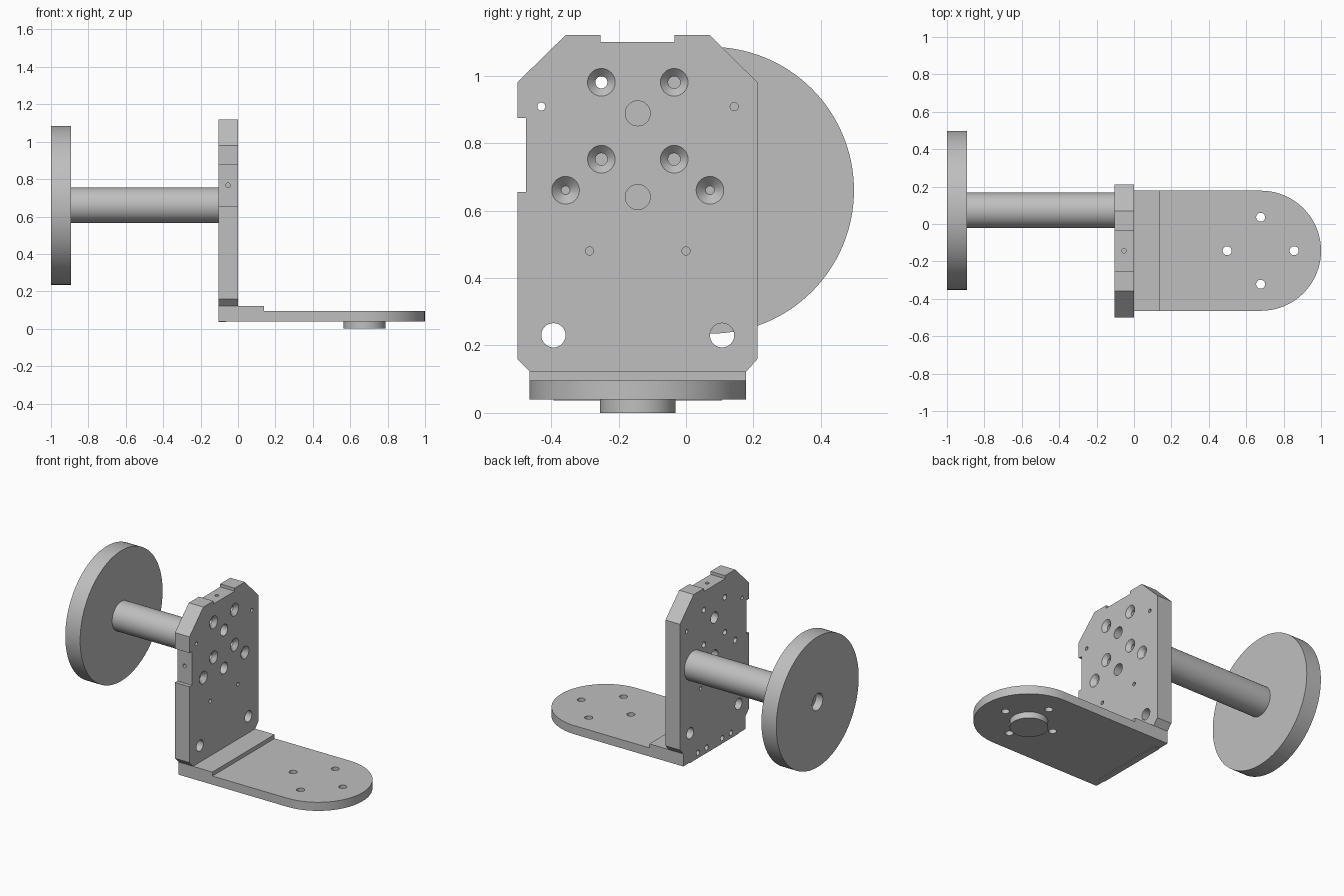
import bpy, bmesh, math
from mathutils import Vector, Matrix

cube = bpy.data.objects.get("Cube")
if cube:
    bpy.data.objects.remove(cube, do_unlink=True)

metal = bpy.data.materials.new("plain grey metal")
metal.use_nodes = True
GREY = (0.52, 0.52, 0.52, 1)
metal.diffuse_color = GREY
metal.node_tree.nodes["Principled BSDF"].inputs["Base Color"].default_value = GREY

MID = -0.143          # centre line of bracket in y
BACK = -0.105         # rear face of upright plate


def add_object(name, bm):
    bmesh.ops.recalc_face_normals(bm, faces=bm.faces)
    mesh = bpy.data.meshes.new(name)
    bm.to_mesh(mesh)
    bm.free()
    mesh.materials.append(metal)
    obj = bpy.data.objects.new(name, mesh)
    bpy.context.collection.objects.link(obj)
    return obj


def rod(name, start, end, r0, r1=None, sides=32):
    """Cylinder or cone between two points."""
    a, b = Vector(start), Vector(end)
    turn = (b - a).to_track_quat('Z', 'Y').to_matrix().to_4x4()
    bm = bmesh.new()
    bmesh.ops.create_cone(bm, cap_ends=True, segments=sides, radius1=r0,
                          radius2=r0 if r1 is None else r1, depth=(b - a).length,
                          matrix=Matrix.Translation((a + b) / 2) @ turn)
    return add_object(name, bm)


def prism(name, points, push):
    """Closed outline extruded along a vector."""
    bm = bmesh.new()
    face = bm.faces.new([bm.verts.new(p) for p in points])
    new = bmesh.ops.extrude_face_region(bm, geom=[face])["geom"]
    bmesh.ops.translate(bm, vec=push, verts=[v for v in new if isinstance(v, bmesh.types.BMVert)])
    return add_object(name, bm)


def cut(target, start, end, r0, r1=None):
    tool = rod("cutter", start, end, r0, r1)
    tool.hide_render = True
    mod = target.modifiers.new("hole", 'BOOLEAN')
    mod.operation, mod.solver, mod.object = 'DIFFERENCE', 'EXACT', tool
    bpy.context.view_layer.objects.active = target
    bpy.ops.object.modifier_apply(modifier=mod.name)
    bpy.data.objects.remove(tool, do_unlink=True)


# Upright plate with chamfered corners and shallow notches
outline = [(-0.463, 0.122), (0.178, 0.122), (0.212, 0.16), (0.212, 0.98), (0.07, 1.12),
           (-0.034, 1.12), (-0.034, 1.1), (-0.253, 1.1), (-0.253, 1.12), (-0.357, 1.12),
           (-0.5, 0.98), (-0.5, 0.875), (-0.475, 0.875), (-0.475, 0.655), (-0.5, 0.655),
           (-0.5, 0.16)]
plate = prism("upright_plate", [(BACK, y, z) for y, z in outline], (-BACK, 0, 0))

# Through holes: offset from centre line, height, radius, countersunk
holes = [(0, 0.888, 0.037, False), (0, 0.64, 0.037, False)]
for side in (-1, 1):
    holes += [(side * 0.108, 0.98, 0.018, True), (side * 0.108, 0.752, 0.018, True),
              (side * 0.214, 0.66, 0.018, True), (side * 0.286, 0.908, 0.012, False),
              (side * 0.143, 0.48, 0.012, False), (side * 0.25, 0.23, 0.036, False)]
for dy, z, r, sunk in holes:
    y = MID + dy
    cut(plate, (BACK - 0.02, y, z), (0.02, y, z), r)
    if sunk:
        cut(plate, (-0.028, y, z), (0.005, y, z), 0.013, 0.046)

# Small blind holes in the plate edges
cut(plate, (-0.053, -0.43, 0.767), (-0.053, -0.52, 0.767), 0.012)
cut(plate, (-0.053, MID, 1.05), (-0.053, MID, 1.15), 0.012)

# Base plate with a rounded end
HALF = 0.321
arc = [(0.679 + HALF * math.cos(t), MID + HALF * math.sin(t), 0.04)
       for t in (math.pi * (i / 40 - 0.5) for i in range(41))]
base = prism("base_plate", [(BACK, MID - HALF, 0.04)] + arc + [(BACK, MID + HALF, 0.04)],
             (0, 0, 0.056))
for i in range(4):
    x = 0.677 + 0.179 * math.cos(i * math.pi / 2)
    y = MID + 0.179 * math.sin(i * math.pi / 2)
    cut(base, (x, y, 0.02), (x, y, 0.12), 0.024)

# Raised step joining the base to the upright
step = prism("base_step", [(BACK, MID - HALF, 0.096), (0.14, MID - HALF, 0.096),
                           (0.14, MID + HALF, 0.096), (BACK, MID + HALF, 0.096)], (0, 0, 0.026))

# Fixing holes in the rear edge of the base
for dy in (-0.17, -0.08, 0.08, 0.17):
    cut(base, (BACK - 0.02, MID + dy, 0.072), (0, MID + dy, 0.072), 0.017)

# Thin pad and round boss underneath
pad = prism("underside_pad", [(BACK, MID - 0.25, 0.036), (-0.065, MID - 0.25, 0.036),
                              (-0.065, MID + 0.25, 0.036), (BACK, MID + 0.25, 0.036)],
            (0, 0, 0.004))
boss = rod("underside_boss", (0.677, MID, 0), (0.677, MID, 0.04), 0.112, sides=64)

# Shaft and large disc with a counterbored centre
AY, AZ = 0.073, 0.66
shaft = rod("shaft", (-0.893, AY, AZ), (BACK, AY, AZ), 0.095, sides=64)
disc = rod("large_disc", (-1, AY, AZ), (-0.893, AY, AZ), 0.425, sides=128)
cut(disc, (-1.05, AY, AZ), (-0.95, AY, AZ), 0.055)
cut(disc, (-1.05, AY, AZ), (-0.85, AY, AZ), 0.032)

# Smooth round walls, keep the edges sharp
bpy.ops.object.select_all(action='DESELECT')
parts = [plate, base, step, pad, boss, shaft, disc]
for obj in parts:
    obj.select_set(True)
bpy.context.view_layer.objects.active = plate
bpy.ops.object.shade_smooth_by_angle(angle=math.radians(30))
